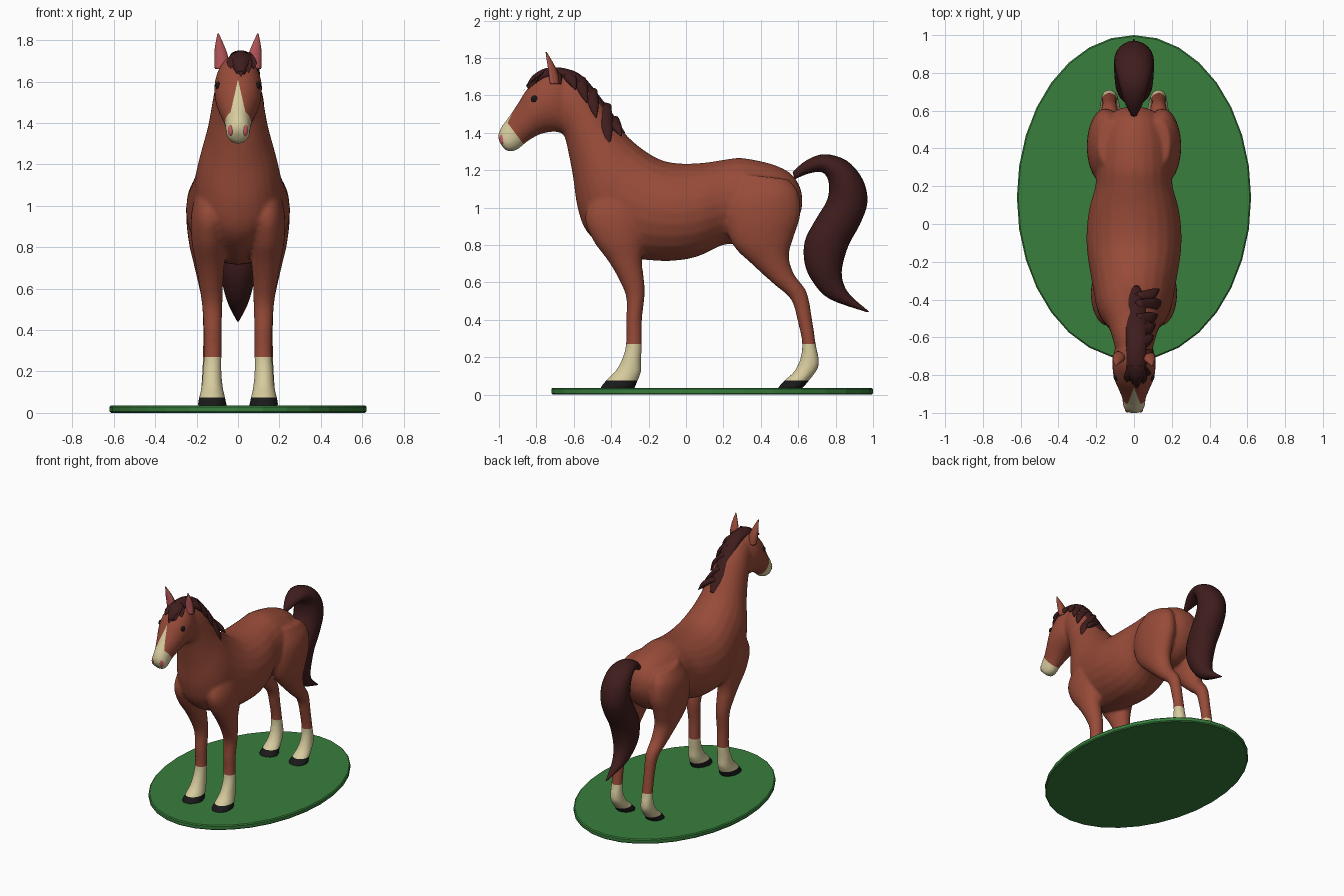
import bpy, bmesh, math
from mathutils import Vector


def material(name, rgb):
    m = bpy.data.materials.new(name)
    m.diffuse_color = (*rgb, 1)
    return m


COAT = material("coat", (0.31, 0.07, 0.04))
CREAM = material("cream", (0.68, 0.60, 0.34))
BLACK = material("black", (0.01, 0.01, 0.01))
HAIR = material("hair", (0.05, 0.012, 0.012))
PINK = material("pink", (0.55, 0.11, 0.12))
GRASS = material("grass", (0.04, 0.21, 0.045))


def section(y1, z1, y2, z2, w, x=0):
    """Oval ring spanning two side-view points, with half width w."""
    return [x, (y1 + y2) / 2, (z1 + z2) / 2, 0, (y1 - y2) / 2, (z1 - z2) / 2, w, 0, 0]


def catmull(a, b, c, d, t):
    return [0.5 * (2 * q + (r - p) * t + (2 * p - 5 * q + 4 * r - s) * t * t
                   + (3 * q - p - 3 * r + s) * t ** 3) for p, q, r, s in zip(a, b, c, d)]


def loft(bm, rings, n=24, steps=4):
    """Smooth skin through rings given as centre, first and second half axis."""
    path = []
    for i in range(len(rings) - 1):
        quad = [rings[min(max(k, 0), len(rings) - 1)] for k in range(i - 1, i + 3)]
        path += [catmull(*quad, s / steps) for s in range(steps)]
    path.append(rings[-1])
    loops = []
    for r in path:
        c, u, v = Vector(r[:3]), Vector(r[3:6]), Vector(r[6:])
        loops.append([bm.verts.new(c + u * math.cos(a) + v * math.sin(a))
                      for a in (math.tau * k / n for k in range(n))])
    faces = [bm.faces.new((p[k], p[(k + 1) % n], q[(k + 1) % n], q[k]))
             for p, q in zip(loops, loops[1:]) for k in range(n)]
    faces += [bm.faces.new(loops[0]), bm.faces.new(loops[-1])]
    bmesh.ops.recalc_face_normals(bm, faces=faces)


def finish(bm, name, *mats, smooth=True):
    me = bpy.data.meshes.new(name)
    bm.to_mesh(me)
    bm.free()
    for m in mats:
        me.materials.append(m)
    if smooth:
        me.shade_smooth()
    ob = bpy.data.objects.new(name, me)
    bpy.context.collection.objects.link(ob)
    return ob


# Trunk and neck, rump to throat
TRUNK = [(.62, 1.07, .62, 1.0, .04), (.60, 1.13, .60, .94, .10), (.55, 1.19, .55, .86, .15),
         (.45, 1.235, .45, .80, .19), (.3, 1.265, .3, .80, .20), (.2, 1.255, .2, .80, .205),
         (.1, 1.24, .08, .745, .235), (-.02, 1.235, -.02, .72, .25), (-.12, 1.25, -.14, .715, .25),
         (-.2, 1.29, -.28, .73, .235), (-.28, 1.35, -.42, .78, .215), (-.33, 1.40, -.53, .87, .20),
         (-.36, 1.44, -.58, 1.0, .18), (-.41, 1.51, -.605, 1.17, .15), (-.47, 1.60, -.63, 1.30, .13),
         (-.55, 1.68, -.65, 1.38, .115), (-.63, 1.715, -.68, 1.42, .10)]
# Head, poll to nose
HEAD = [(-.60, 1.70, -.58, 1.48, .06), (-.68, 1.735, -.64, 1.40, .10), (-.76, 1.72, -.70, 1.405, .115),
        (-.845, 1.64, -.77, 1.395, .108), (-.90, 1.555, -.83, 1.365, .085), (-.955, 1.475, -.87, 1.335, .064),
        (-.988, 1.43, -.90, 1.31, .06), (-1.003, 1.39, -.94, 1.298, .053), (-1.0, 1.355, -.97, 1.31, .033)]
# Legs, top to hoof
FRONT = [(-.46, 1.12, -.24, 1.12, .05, .14), (-.54, .96, -.2, .98, .085, .14), (-.50, .83, -.215, .84, .085, .14),
         (-.42, .72, -.235, .72, .07, .135), (-.36, .62, -.225, .62, .058, .13), (-.32, .52, -.22, .54, .05, .125),
         (-.32, .40, -.235, .40, .044, .122), (-.32, .28, -.235, .27, .043, .122),
         (-.338, .20, -.24, .18, .046, .125), (-.375, .13, -.24, .12, .052, .125),
         (-.42, .085, -.26, .07, .062, .125), (-.465, .03, -.275, .03, .073, .125)]
HIND = [(.30, 1.18, .55, 1.15, .06, .13), (.23, 1.05, .60, 1.08, .09, .15), (.21, .93, .612, .96, .10, .15),
        (.25, .80, .575, .84, .087, .15), (.36, .69, .55, .74, .07, .143), (.47, .59, .58, .64, .055, .135),
        (.56, .51, .645, .55, .045, .13), (.595, .40, .675, .40, .039, .13), (.62, .28, .695, .265, .041, .13),
        (.61, .19, .712, .18, .044, .13), (.575, .12, .70, .13, .05, .128),
        (.53, .08, .65, .065, .06, .127), (.485, .03, .62, .03, .073, .125)]

# Fuse the body parts into one smooth skin
bm = bmesh.new()
loft(bm, [section(*s) for s in TRUNK])
loft(bm, [section(*s) for s in HEAD])
for leg in (FRONT, HIND):
    for side in (1, -1):
        loft(bm, [section(*s[:5], side * s[5]) for s in leg])
raw = finish(bm, "body_raw")
mod = raw.modifiers.new("fuse", "REMESH")
mod.mode, mod.voxel_size = "VOXEL", 0.011
mod = raw.modifiers.new("soften", "SMOOTH")
mod.factor, mod.iterations = 0.5, 6
fused = bpy.data.meshes.new_from_object(raw.evaluated_get(bpy.context.evaluated_depsgraph_get()))
bpy.data.objects.remove(raw)
bm = bmesh.new()
bm.from_mesh(fused)


def cut(co, no, region=lambda c: True):
    faces = [f for f in bm.faces if region(f.calc_center_median())]
    geom = faces + list({e for f in faces for e in f.edges}) + list({v for f in faces for v in f.verts})
    bmesh.ops.bisect_plane(bm, geom=geom, plane_co=co, plane_no=no)


# Crisp colour borders: hooves, socks, muzzle, blaze
muzzle_co, muzzle_no = Vector((0, -.96, 1.46)), Vector((0, -.12, -.09))
cut((0, 0, .075), (0, 0, 1))
cut((0, 0, .27), (0, 0, 1))
cut(muzzle_co, muzzle_no, lambda c: c.y < -.8)
for side in (1, -1):
    cut((0, 0, 1.61), (side * .15, 0, .034), lambda c: c.y < -.8 and c.z > 1.4)
bm.normal_update()
for f in bm.faces:
    c = f.calc_center_median()
    blaze = c.y < -.8 and c.z > 1.4 and f.normal.y < -.2 and abs(c.x) * .15 < (1.61 - c.z) * .034
    muzzle = c.y < -.8 and (c - muzzle_co).dot(muzzle_no) > 0
    f.material_index = 2 if c.z < .075 else 1 if c.z < .27 or blaze or muzzle else 0
finish(bm, "horse_body", COAT, CREAM, BLACK)

# Ears, eyes and nostrils
for side, tag in ((1, "left"), (-1, "right")):
    bm = bmesh.new()
    loft(bm, [[side * x, y, z, side * r, 0, 0, 0, d, 0] for x, y, z, r, d in (
        (.078, -.70, 1.66, .034, .028), (.081, -.71, 1.72, .033, .025),
        (.088, -.725, 1.77, .023, .017), (.096, -.748, 1.832, .003, .003))], 16)
    bm.normal_update()
    for f in bm.faces:
        f.material_index = int(f.normal.y < -.3)
    finish(bm, "ear_" + tag, COAT, PINK)
    for name, mat, loc, size, turn in (("eye_", BLACK, (.096, -.81, 1.58), (.012, .019, .019), 0),
                                       ("nostril_", PINK, (.036, -.983, 1.365), (.012, .016, .028), .5)):
        bm = bmesh.new()
        bmesh.ops.create_uvsphere(bm, u_segments=16, v_segments=10, radius=1)
        ob = finish(bm, name + tag, mat)
        ob.location, ob.scale = (side * loc[0], *loc[1:]), size
        ob.rotation_euler = (0, 0, -side * turn)

# Mane: crest, side locks and forelock
bm = bmesh.new()
loft(bm, [section(*s, .012) for s in (
    (-.855, 1.65, -.83, 1.62, .02), (-.82, 1.705, -.78, 1.66, .045), (-.75, 1.745, -.74, 1.68, .053),
    (-.65, 1.745, -.65, 1.68, .053), (-.55, 1.70, -.58, 1.64, .055), (-.45, 1.58, -.5, 1.53, .055),
    (-.37, 1.47, -.43, 1.42, .05), (-.325, 1.40, -.36, 1.385, .02))])
for y, z, tx, ty, tz, r in ((-.70, 1.73, .10, -.67, 1.66, .03), (-.635, 1.725, .105, -.59, 1.63, .04),
                            (-.575, 1.69, .115, -.53, 1.56, .04), (-.52, 1.63, .125, -.48, 1.48, .045),
                            (-.45, 1.55, .15, -.41, 1.31, .05), (-.40, 1.48, .135, -.345, 1.38, .04)):
    loft(bm, [[.02, y, z, 0, r, 0, .018, 0, .012],
              [tx * .72, y * .5 + ty * .5, z * .5 + tz * .5, 0, r * .75, 0, .018, 0, .012],
              [tx, ty, tz, 0, .002, 0, .002, 0, .001]], 12)
for x, y, z in ((-.035, -.835, 1.665), (.015, -.87, 1.625), (.05, -.845, 1.645), (.075, -.80, 1.665)):
    loft(bm, [[x * .4 + .01, -.76, 1.725, .03, 0, 0, 0, .01, .018],
              [x * .9, y * .6 - .31, z * .5 + .86, .024, 0, 0, 0, .012, .016],
              [x, y, z, .002, 0, 0, 0, .001, .002]], 12)
finish(bm, "mane", HAIR)

# Tail
bm = bmesh.new()
loft(bm, [section(*s) for s in (
    (.57, 1.19, .58, 1.15, .015), (.64, 1.25, .65, 1.18, .05), (.74, 1.285, .72, 1.19, .075),
    (.86, 1.25, .755, 1.16, .095), (.945, 1.15, .765, 1.1, .105), (.97, 1.03, .75, 1.03, .105),
    (.93, .91, .69, .93, .105), (.87, .80, .635, .82, .10), (.835, .68, .635, .70, .09),
    (.84, .60, .68, .60, .07), (.88, .53, .77, .51, .045), (.98, .443, .97, .44, .004))])
finish(bm, "tail", HAIR)

# Oval grass base
bm = bmesh.new()
bmesh.ops.create_cone(bm, cap_ends=True, segments=32, radius1=1, radius2=1, depth=.036)
for v in bm.verts:
    v.co = (v.co.x * .62, v.co.y * .86 + .14, v.co.z + .018)
rims = [e for e in bm.edges if abs(e.verts[0].co.z - e.verts[1].co.z) < .001]
bmesh.ops.bevel(bm, geom=rims, offset=.007, segments=1, affect="EDGES")
finish(bm, "grass_base", GRASS, smooth=False)
